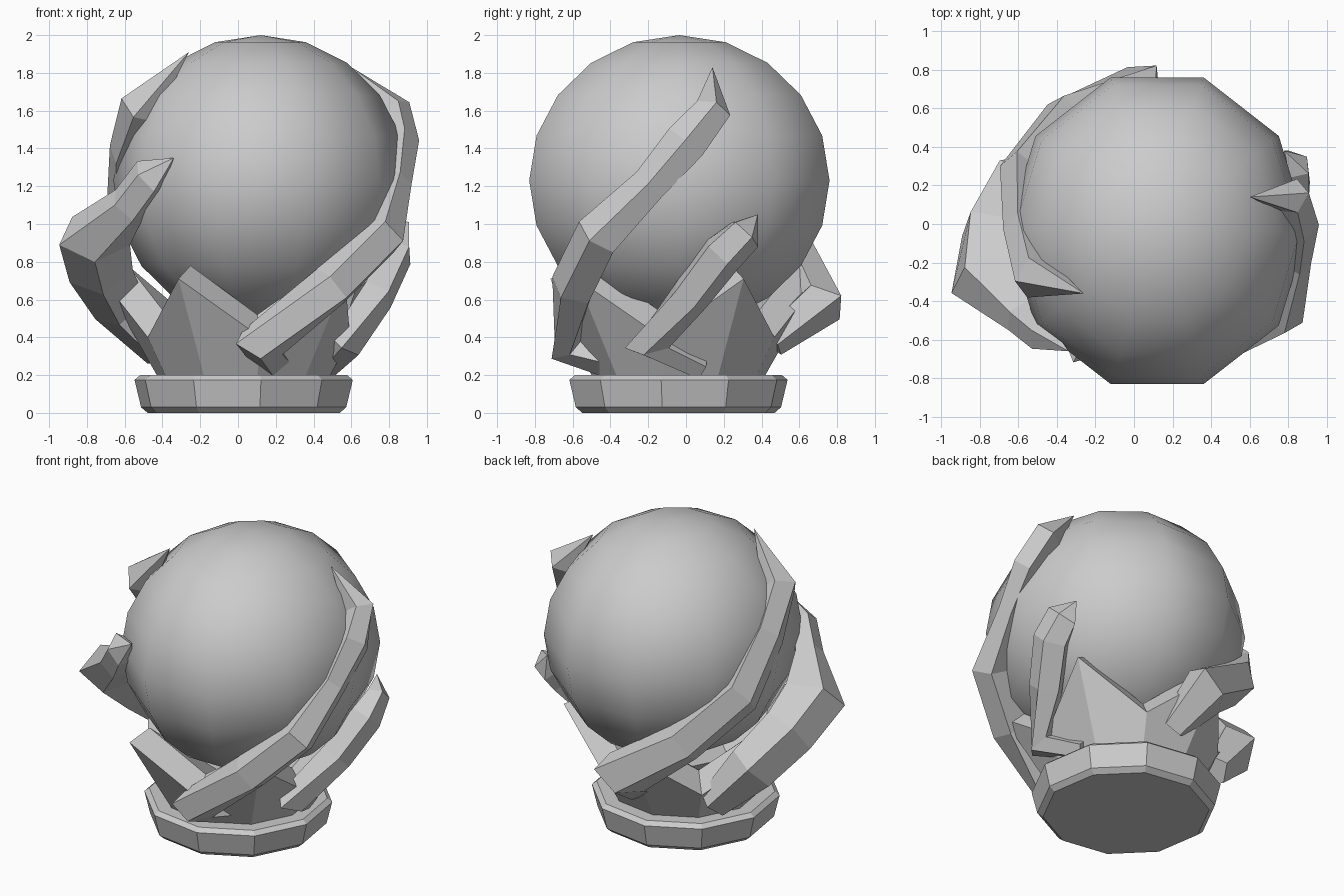
import bpy, bmesh
from math import sin, cos, pi, radians
from mathutils import Vector

if "Cube" in bpy.data.objects:
    bpy.data.objects.remove(bpy.data.objects["Cube"])

BALL = Vector((0.12, -0.035, 1.23))


def make_object(name, rings, tip=None):
    """Skin a list of equal-length vertex rings; cap both ends or close to a tip."""
    bm = bmesh.new()
    vr = [[bm.verts.new(p) for p in r] for r in rings]
    n = len(vr[0])
    for a, b in zip(vr, vr[1:]):
        for i in range(n):
            j = (i + 1) % n
            bm.faces.new((a[i], a[j], b[j], b[i]))
    bm.faces.new(vr[0][::-1])
    if tip is None:
        bm.faces.new(vr[-1])
    else:
        t = bm.verts.new(tip)
        for i in range(n):
            bm.faces.new((vr[-1][i], vr[-1][(i + 1) % n], t))
    bmesh.ops.recalc_face_normals(bm, faces=bm.faces)
    me = bpy.data.meshes.new(name)
    bm.to_mesh(me)
    bm.free()
    ob = bpy.data.objects.new(name, me)
    bpy.context.collection.objects.link(ob)
    return ob


def ring(specs):
    """Ten-sided ring about the base axis; (radius, z) pairs repeat around it."""
    out = []
    for i in range(10):
        r, z = specs[i % len(specs)]
        a = radians(27 + 36 * i)
        out.append((0.03 + r * cos(a), -0.04 + r * sin(a), z))
    return out


# Crystal ball, turned so flat sides face front and back
bpy.ops.mesh.primitive_uv_sphere_add(segments=10, ring_count=10, radius=1, location=BALL)
ball = bpy.context.object
ball.name = "crystal_ball"
ball.rotation_euler.z = pi / 2
ball.scale = (0.836, 0.78, 0.77)
bpy.ops.object.shade_smooth()

# Ten-sided plinth with bevelled rims
make_object("plinth", [ring([(0.515, 0.0)]), ring([(0.55, 0.03)]),
                       ring([(0.585, 0.175)]), ring([(0.555, 0.2)])])

# Five-pointed cradle: peaks and valleys alternate
make_object("cradle", [ring([(0.46, 0.19)]),
                       ring([(0.76, 0.71), (0.57, 0.4)]),
                       ring([(0.62, 0.78), (0.46, 0.52)]),
                       ring([(0.25, 0.45)])])


def claw(name, pts, tip):
    """Tapered five-sided claw. pts are (x, y, z, half width, half thickness)."""
    path = [Vector(p[:3]) for p in pts] + [Vector(tip)]
    rings = []
    for i, p in enumerate(pts):
        a, b = path[max(i - 1, 0)], path[i + 1]
        t = ((path[i] - a).normalized() + (b - path[i]).normalized()).normalized()
        out = path[i] - BALL
        out = (out - t * out.dot(t)).normalized()
        side = t.cross(out)
        rings.append([path[i] + out * (p[4] * cos(k * 2 * pi / 5)) + side * (p[3] * sin(k * 2 * pi / 5))
                      for k in range(5)])
    return make_object(name, rings, tip)


# Four claws spiralling up around the ball
claw("claw_front_right", [
    (0.18, -0.42, 0.28, 0.10, 0.09),
    (0.11, -0.63, 0.36, 0.14, 0.11),
    (0.50, -0.59, 0.67, 0.13, 0.12),
    (0.77, -0.46, 0.94, 0.13, 0.12),
    (0.85, -0.19, 1.21, 0.10, 0.07),
    (0.87, 0.00, 1.43, 0.12, 0.09),
    (0.82, 0.14, 1.60, 0.10, 0.10)], (0.60, 0.14, 1.83))

claw("claw_right", [
    (0.46, 0.08, 0.24, 0.07, 0.07),
    (0.57, -0.20, 0.36, 0.13, 0.09),
    (0.72, 0.02, 0.62, 0.11, 0.11),
    (0.82, 0.19, 0.84, 0.12, 0.11),
    (0.83, 0.31, 0.95, 0.11, 0.08)], (0.78, 0.38, 1.05))

claw("claw_back", [
    (0.06, 0.45, 0.38, 0.10, 0.09),
    (0.00, 0.70, 0.57, 0.18, 0.14),
    (-0.36, 0.55, 0.82, 0.15, 0.12),
    (-0.60, 0.27, 1.10, 0.15, 0.10),
    (-0.60, -0.03, 1.40, 0.13, 0.08),
    (-0.52, -0.27, 1.62, 0.13, 0.11)], (-0.26, -0.36, 1.91))

claw("claw_left", [
    (-0.40, 0.27, 0.32, 0.12, 0.10),
    (-0.62, 0.17, 0.58, 0.19, 0.16),
    (-0.73, -0.05, 0.77, 0.19, 0.18),
    (-0.76, -0.27, 0.93, 0.16, 0.21),
    (-0.58, -0.48, 1.10, 0.11, 0.10),
    (-0.47, -0.58, 1.25, 0.11, 0.09)], (-0.34, -0.66, 1.35))
